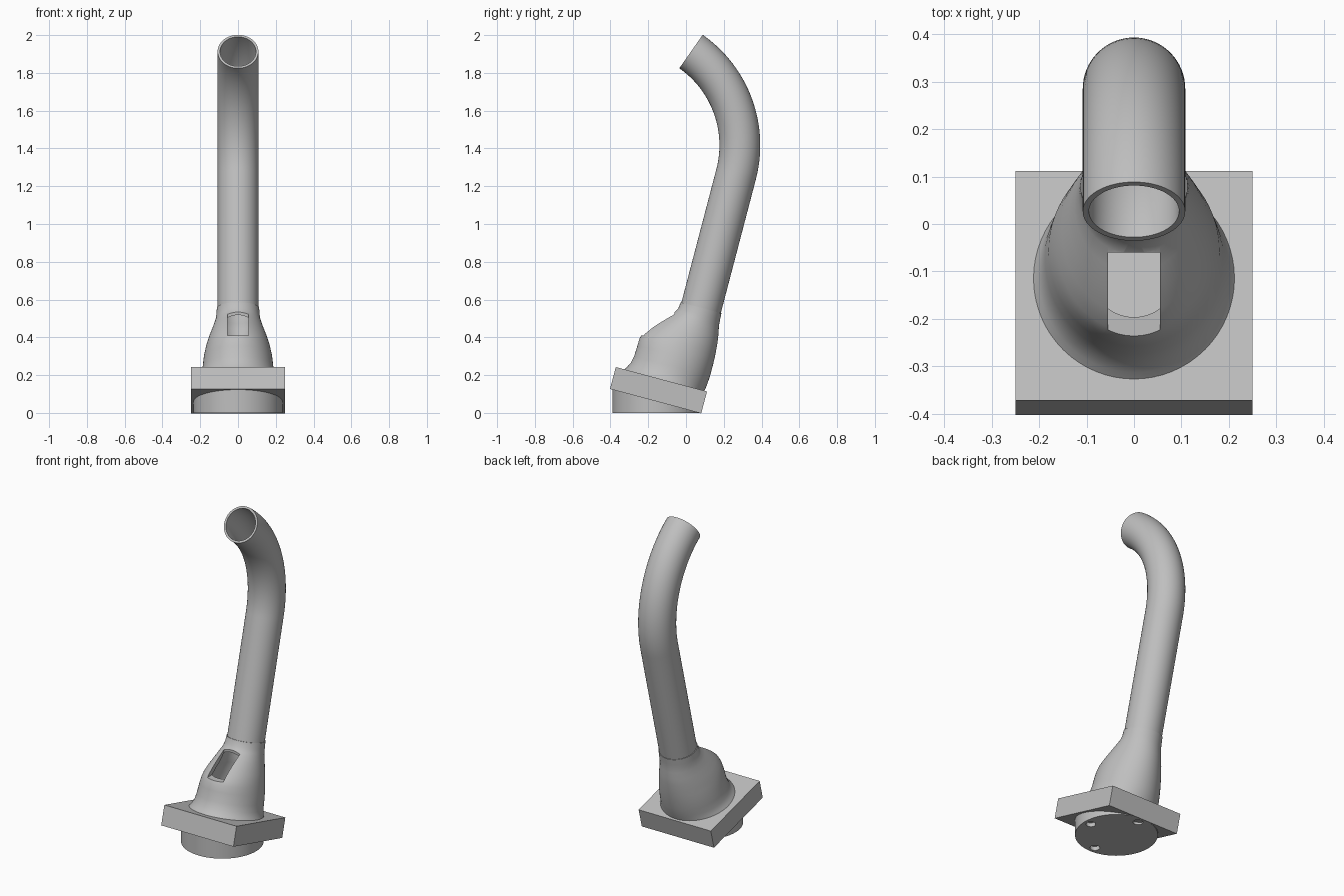
import bpy, bmesh
from math import sin, cos, pi, radians
from mathutils import Matrix, Vector

old = bpy.data.objects.get("Cube")
if old:
    bpy.data.objects.remove(old, do_unlink=True)

grey = bpy.data.materials.new("plain grey")
grey.use_nodes = True
colour = (0.52, 0.52, 0.52, 1)
grey.diffuse_color = colour
grey.node_tree.nodes["Principled BSDF"].inputs["Base Color"].default_value = colour

TILT = radians(15)
SIDES = 64
# Tilted frame: origin at the middle of the plate's upper face
FRAME = Matrix.Translation((0, -0.13, 0.178)) @ Matrix.Rotation(-TILT, 4, "X")


def finish(name, bm, smooth=True):
    bmesh.ops.recalc_face_normals(bm, faces=bm.faces)
    mesh = bpy.data.meshes.new(name)
    bm.to_mesh(mesh)
    bm.free()
    obj = bpy.data.objects.new(name, mesh)
    bpy.context.collection.objects.link(obj)
    mesh.materials.append(grey)
    if smooth:
        shade(obj)
    return obj


def shade(obj):
    bpy.ops.object.select_all(action="DESELECT")
    obj.select_set(True)
    bpy.context.view_layer.objects.active = obj
    bpy.ops.object.shade_smooth_by_angle(angle=radians(35))


def ring(bm, matrix, rx, ry):
    return [bm.verts.new(matrix @ Vector((rx * cos(a), ry * sin(a), 0)))
            for a in (2 * pi * i / SIDES for i in range(SIDES))]


def hollow_loft(name, outer, inner):
    """Closed shell between an outer and an inner stack of (matrix, rx, ry)."""
    bm = bmesh.new()
    loops = [ring(bm, *r) for r in outer] + [ring(bm, *r) for r in reversed(inner)]
    for a, b in zip(loops, loops[1:] + loops[:1]):
        for i in range(SIDES):
            j = (i + 1) % SIDES
            bm.faces.new((a[i], a[j], b[j], b[i]))
    return finish(name, bm)


def cut(obj, cutter):
    cutter.hide_render = True
    mod = obj.modifiers.new("cut", "BOOLEAN")
    mod.operation, mod.solver, mod.object = "DIFFERENCE", "EXACT", cutter
    bpy.context.view_layer.objects.active = obj
    bpy.ops.object.modifier_apply(modifier=mod.name)
    bpy.data.objects.remove(cutter, do_unlink=True)


def box(name, size, matrix):
    bm = bmesh.new()
    bmesh.ops.create_cube(bm, size=1, matrix=matrix @ Matrix.Diagonal((*size, 1)))
    return finish(name, bm, False)


def cylinder(name, r, depth, centre):
    bm = bmesh.new()
    bmesh.ops.create_cone(bm, cap_ends=True, segments=SIDES, radius1=r, radius2=r,
                          depth=depth, matrix=Matrix.Translation(centre))
    return finish(name, bm)


# Square tilted plate
box("mounting_plate", (0.5, 0.5, 0.12), FRAME @ Matrix.Translation((0, 0, -0.06)))

# Upright wedge-cut foot, its top following the plate's tilt
foot = cylinder("round_foot", 0.235, 0.2, (0, -0.155, 0.1))
for v in foot.data.vertices:
    if v.co.z > 0.1:
        v.co.z = 0.09 - (v.co.y + 0.155) * sin(TILT) / cos(TILT)
for angle in (0, pi / 2, -pi / 2):
    spot = (0.19 * cos(angle), -0.155 + 0.19 * sin(angle), 0)
    cut(foot, cylinder("hole_cutter", 0.028, 0.05, spot))
shade(foot)

# Hollow flared body: height, front edge, back edge, half width
profile = [(-0.005, -0.207, 0.235, 0.215), (0.015, -0.193, 0.238, 0.202),
           (0.04, -0.180, 0.241, 0.193), (0.08, -0.171, 0.244, 0.187),
           (0.14, -0.169, 0.244, 0.180), (0.18, -0.168, 0.243, 0.171),
           (0.21, -0.158, 0.241, 0.164), (0.25, -0.130, 0.238, 0.152),
           (0.29, -0.096, 0.233, 0.138), (0.33, -0.058, 0.225, 0.125),
           (0.36, -0.026, 0.220, 0.117), (0.385, -0.011, 0.218, 0.114),
           (0.42, -0.007, 0.216, 0.112)]


def body_ring(w, front, back, half, wall=0.0):
    m = FRAME @ Matrix.Translation((0, (front + back) / 2, w))
    return m, half - wall, (back - front) / 2 - wall


outer = [body_ring(*p) for p in profile]
inner = [body_ring(*p, wall=0.035 if p[0] < 0.3 else 0.02) for p in profile]
body = hollow_loft("flared_body", outer, inner)
cut(body, box("window_cutter", (0.11, 0.24, 0.3), Matrix.Translation((0, -0.18, 0.56))))
shade(body)

# Bent open pipe: straight run, then an arc towards the front
BEND, MID_Y, MID_Z = 0.606, -0.321, 1.4166
path = [FRAME @ Matrix.Translation((0, 0.105, 0.395))]
for i in range(33):
    t = TILT - radians(70) * i / 32
    path.append(Matrix.Translation((0, MID_Y + BEND * cos(t), MID_Z - BEND * sin(t)))
                @ Matrix.Rotation(-t, 4, "X"))
hollow_loft("bent_pipe", [(m, 0.108, 0.108) for m in path], [(m, 0.095, 0.095) for m in path])
